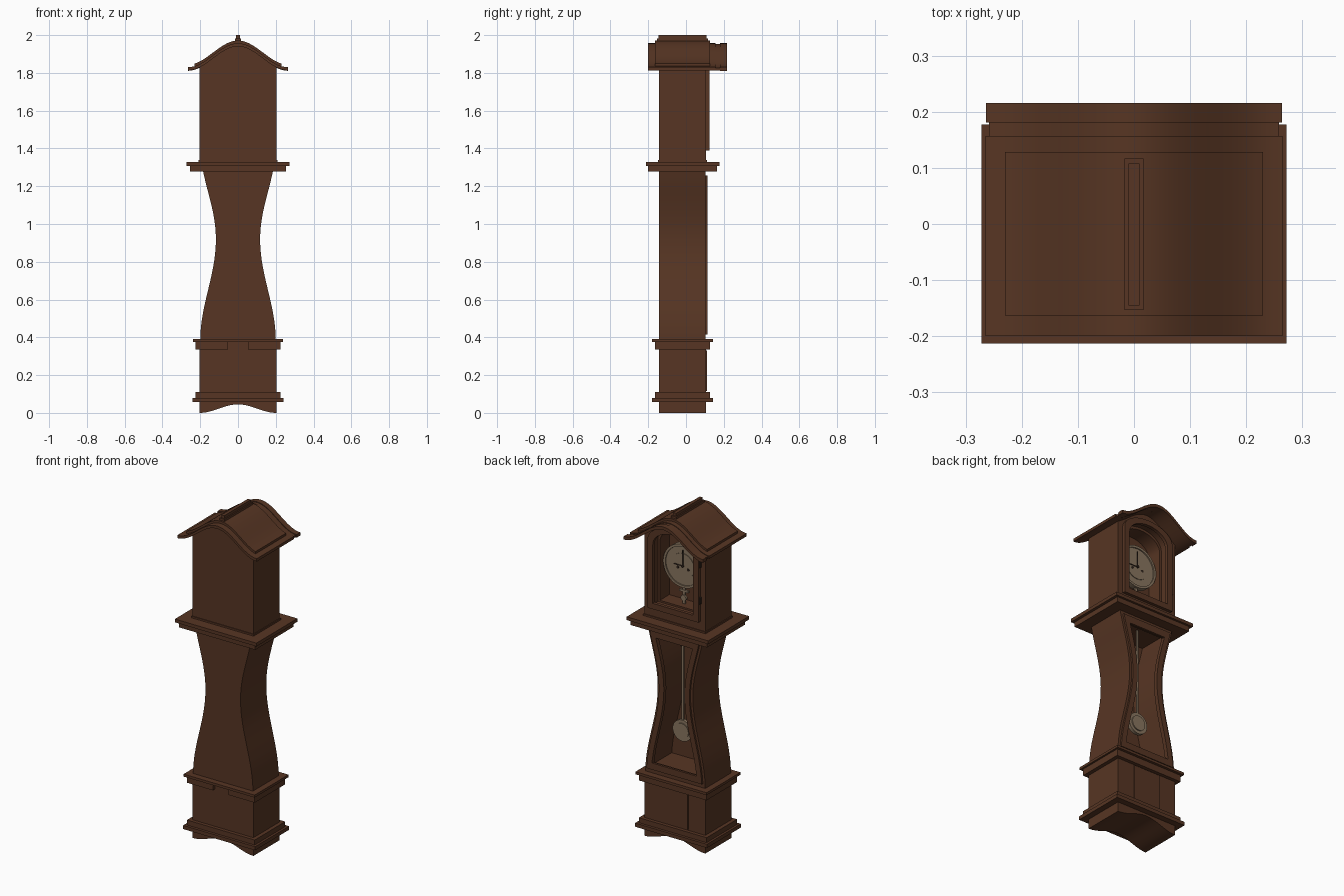
import bpy, bmesh, math
from mathutils import Matrix

if "Cube" in bpy.data.objects:
    bpy.data.objects.remove(bpy.data.objects["Cube"])


def material(name, rgb):
    m = bpy.data.materials.new(name)
    m.use_nodes = True
    m.diffuse_color = (*rgb, 1)
    m.node_tree.nodes["Principled BSDF"].inputs["Base Color"].default_value = (*rgb, 1)
    return m


WOOD = material("dark walnut", (0.095, 0.036, 0.017))
BRASS = material("aged brass", (0.25, 0.18, 0.115))
DARK = material("blackened metal", (0.03, 0.018, 0.012))


def finish(name, bm, mat):
    bmesh.ops.recalc_face_normals(bm, faces=bm.faces)
    mesh = bpy.data.meshes.new(name)
    bm.to_mesh(mesh)
    bm.free()
    mesh.materials.append(mat)
    o = bpy.data.objects.new(name, mesh)
    bpy.context.collection.objects.link(o)
    return o


def prism(name, outline, y0, y1, mat=WOOD):
    """Extrude an x-z outline from y0 to y1."""
    bm = bmesh.new()
    face = bm.faces.new([bm.verts.new((x, y0, z)) for x, z in outline])
    ext = bmesh.ops.extrude_face_region(bm, geom=[face])
    moved = [v for v in ext["geom"] if isinstance(v, bmesh.types.BMVert)]
    bmesh.ops.translate(bm, verts=moved, vec=(0, y1 - y0, 0))
    return finish(name, bm, mat)


def box(name, x0, x1, y0, y1, z0, z1, mat=WOOD):
    return prism(name, [(x0, z0), (x1, z0), (x1, z1), (x0, z1)], y0, y1, mat)


def disc(name, x, z, r, y0, y1, mat=BRASS, sides=40):
    bm = bmesh.new()
    place = Matrix.Translation((x, (y0 + y1) / 2, z)) @ Matrix.Rotation(math.pi / 2, 4, "X")
    bmesh.ops.create_cone(bm, cap_ends=True, segments=sides, radius1=r, radius2=r,
                          depth=y1 - y0, matrix=place)
    return finish(name, bm, mat)


def cut(target, cutter):
    """Carve the cutter out of the target, then discard the cutter."""
    mod = target.modifiers.new("cut", "BOOLEAN")
    mod.operation = "DIFFERENCE"
    mod.solver = "EXACT"
    mod.object = cutter
    bpy.context.view_layer.objects.active = target
    bpy.ops.object.modifier_apply(modifier=mod.name)
    bpy.data.objects.remove(cutter)


def arch(w, z0, spring, apex, n=20):
    pts = [(-w, z0), (w, z0)]
    for i in range(n + 1):
        a = math.pi * i / n
        pts.append((w * math.cos(a), spring + (apex - spring) * math.sin(a)))
    return pts


def ease(t):
    return 0.5 - 0.5 * math.cos(math.pi * t)


def waist(inset, z0, z1, n=28):
    right = []
    for i in range(n + 1):
        z = z0 + (z1 - z0) * i / n
        t = (z - 0.92) / 0.5 if z > 0.92 else (0.92 - z) / 0.54
        right.append((0.117 + 0.083 * ease(t) - inset, z))
    return right + [(-x, z) for x, z in reversed(right)]


def roof_z(x):
    return 1.83 + 0.127 * ease(1 - abs(x) / 0.265)


def roof_band(name, half, low, high, y0, y1, n=32):
    xs = [half * (2 * i / n - 1) for i in range(n + 1)]
    lower = [(x, roof_z(x) + low) for x in xs]
    upper = [(x, roof_z(x) + high) for x in reversed(xs)]
    return prism(name, lower + upper, y0, y1)


BACK, FACE = -0.143, 0.106

# Scalloped foot and base
xs = [0.203 * (i / 12 - 1) for i in range(25)]
foot = [(x, 0.045 * ease(1 - abs(x) / 0.203)) for x in xs]
prism("scalloped_foot", foot + [(0.203, 0.07), (-0.203, 0.07)], BACK, FACE)
box("plinth_lower_step", -0.24, 0.24, -0.18, 0.143, 0.058, 0.08)
box("plinth_upper_step", -0.226, 0.226, -0.164, 0.127, 0.08, 0.11)
box("base_cabinet", -0.203, 0.203, BACK, FACE, 0.1, 0.38)
box("base_panel", -0.09, 0.09, FACE - 0.002, FACE + 0.006, 0.115, 0.33)

# Moulding above the base, split at the plain side
box("base_moulding", -0.226, 0.226, BACK - 0.001, 0.127, 0.335, 0.375)
for side, a, b in (("right", -0.226, -0.053), ("left", 0.053, 0.226)):
    box(side + "_moulding_piece", a, b, -0.164, BACK, 0.335, 0.375)
box("base_cornice", -0.237, 0.237, -0.18, 0.143, 0.375, 0.39)

# Curved waist with its hollow and framed door
trunk = prism("waist_case", waist(0, 0.385, 1.285), BACK, FACE - 0.004)
cut(trunk, prism("waist_hollow", waist(0.02, 0.42, 1.26), -0.12, 0.085))
cut(trunk, prism("waist_opening", waist(0.045, 0.45, 1.22), 0.05, 0.2))
door = prism("waist_door", waist(0.015, 0.415, 1.258), FACE - 0.006, FACE + 0.007)
cut(door, prism("waist_door_opening", waist(0.048, 0.455, 1.215), 0.05, 0.2))

# Pendulum
box("pendulum_rod", -0.006, 0.006, 0.024, 0.032, 0.62, 1.25, BRASS)
disc("pendulum_bob", 0, 0.66, 0.064, 0.016, 0.036)
disc("pendulum_bob_boss", 0, 0.66, 0.045, 0.03, 0.042)

# Cornice between waist and hood
box("hood_cornice_lower", -0.255, 0.255, -0.2, 0.164, 1.278, 1.308)
box("hood_cornice_upper", -0.272, 0.272, -0.213, 0.177, 1.308, 1.328)
box("hood_skirt", -0.208, 0.208, BACK - 0.005, FACE + 0.005, 1.328, 1.338)

# Hood with stepped niche and arched door
xs = [0.203 * (1 - i / 12) for i in range(25)]
top = [(x, roof_z(x) - 0.012) for x in xs]
hood = prism("hood_case", [(-0.203, 1.325), (0.203, 1.325)] + top, BACK, FACE)
cut(hood, prism("niche", arch(0.132, 1.42, 1.775, 1.865), -0.03, 0.2))
cut(hood, prism("niche_step", arch(0.145, 1.41, 1.785, 1.88), 0.06, 0.2))
frame = prism("hood_door", arch(0.17, 1.39, 1.805, 1.9), FACE - 0.002, FACE + 0.018)
cut(frame, prism("hood_door_opening", arch(0.135, 1.425, 1.78, 1.87), 0.05, 0.2))
for z in (1.5, 1.72):
    box("hood_hinge", -0.178, -0.168, FACE, FACE + 0.014, z, z + 0.04, DARK)

# Dial, rim, hands and winding holes
disc("dial", 0, 1.65, 0.127, 0.0, 0.025)
rim = disc("dial_rim", 0, 1.65, 0.13, 0.0, 0.032)
cut(rim, disc("dial_rim_opening", 0, 1.65, 0.116, -0.05, 0.1))
disc("dial_centre", 0, 1.65, 0.075, 0.02, 0.029)
for x in (-0.035, 0.035):
    disc("winding_hole", x, 1.635, 0.008, 0.025, 0.031, DARK, 16)
disc("hand_cap", 0, 1.65, 0.008, 0.025, 0.036, DARK, 16)
box("minute_hand", -0.003, 0.003, 0.028, 0.032, 1.65, 1.745, DARK)
box("hour_hand", 0, 0.06, 0.028, 0.032, 1.647, 1.653, DARK)

# Pendulum hanger below the dial
box("hanger_rod", -0.008, 0.008, 0.01, 0.02, 1.42, 1.55, BRASS)
box("hanger_bar", -0.03, 0.03, 0.01, 0.022, 1.49, 1.503, BRASS)
disc("hanger_wheel", 0, 1.455, 0.018, 0.012, 0.026, BRASS, 20)

# Curved roof, raised panel and layered face mouldings
roof_band("roof", 0.265, -0.017, 0, -0.2, 0.157)
roof_band("roof_panel", 0.23, -0.005, 0.014, -0.163, 0.128)
roof_band("roof_inner_moulding", 0.258, -0.017, -0.004, 0.157, 0.181)
roof_band("roof_face_moulding", 0.264, -0.019, 0, 0.181, 0.216)

# Ridge strip
box("ridge_lower", -0.017, 0.017, -0.153, 0.117, 1.955, 1.983)
box("ridge_upper", -0.01, 0.01, -0.145, 0.108, 1.98, 2.0)

# Smooth the curves and keep the corners sharp
bpy.ops.object.select_all(action="DESELECT")
for o in bpy.context.scene.objects:
    if o.type == "MESH":
        o.select_set(True)
        bpy.context.view_layer.objects.active = o
bpy.ops.object.shade_smooth_by_angle(angle=math.radians(30))
